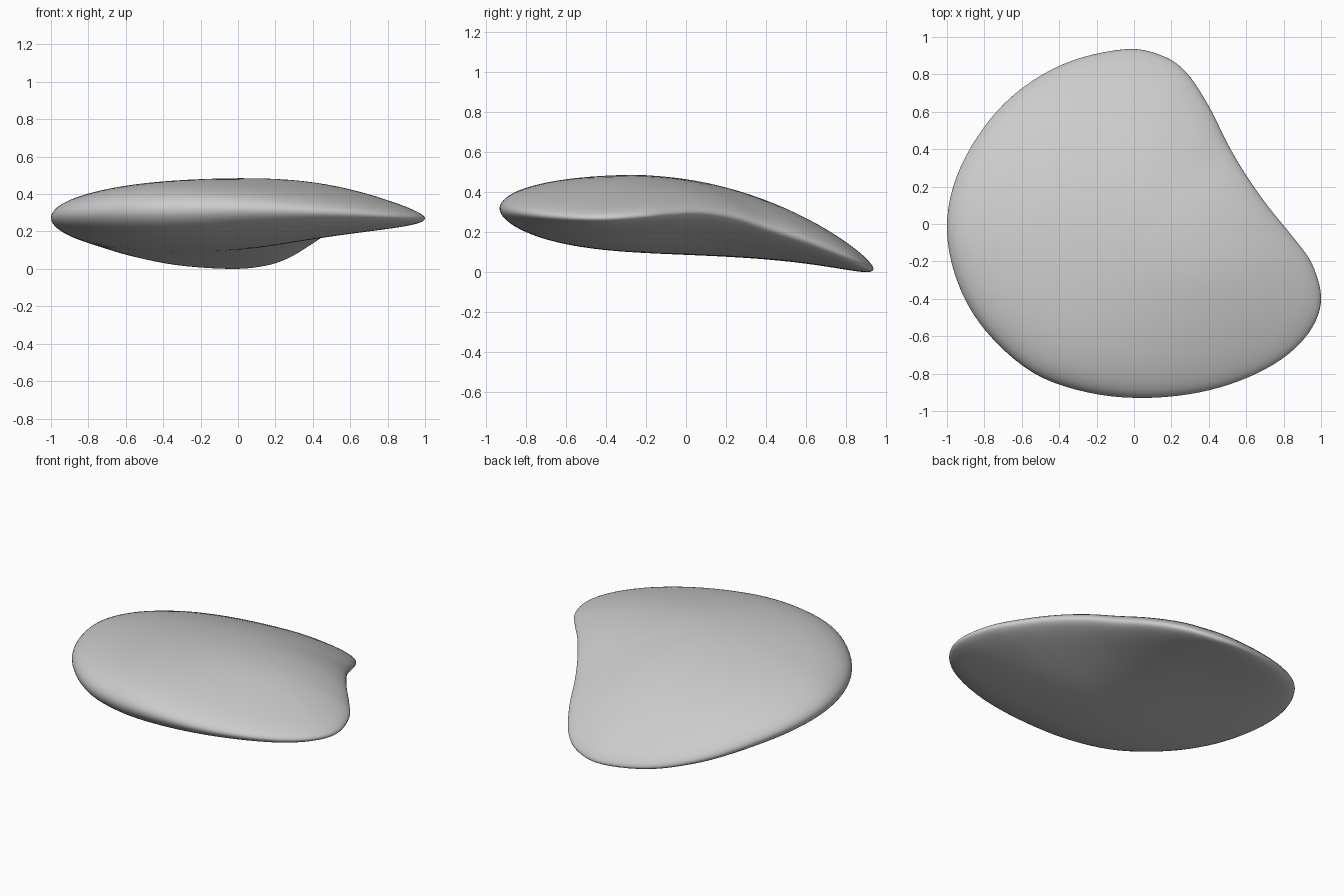
import bpy, bmesh, math

if "Cube" in bpy.data.objects:
    bpy.data.objects.remove(bpy.data.objects["Cube"])

# Rim control points: x, y, height
RIM = [(-.04, .935, .016), (.15, .90, .032), (.28, .81, .076), (.40, .63, .150),
       (.50, .43, .217), (.60, .26, .272), (.72, .09, .298), (.85, -.07, .293),
       (.95, -.21, .281), (1.0, -.39, .270), (.955, -.55, .272), (.82, -.70, .282),
       (.61, -.82, .296), (.35, -.90, .308), (.05, -.93, .318), (-.25, -.90, .317),
       (-.54, -.795, .312), (-.79, -.575, .302), (-.94, -.32, .290), (-1.0, -.03, .275),
       (-.95, .25, .235), (-.80, .52, .172), (-.60, .725, .102), (-.34, .87, .042)]
CX, CY, HALF = -.1, -.2, .192   # thickest point and its half thickness
SUB, RINGS = 5, 24


def spline(a, b, c, d, t):
    return .5 * (2*b + (c - a)*t + (2*a - 5*b + 4*c - d)*t*t + (3*b - a - 3*c + d)*t**3)


def bend(x, y):
    """Height of the mid surface, drooping to the back and raised on the right."""
    bump = .04 * math.exp(-((x - .55)**2 + (y + .02)**2) / .25)
    return .268 - .093*y - .116*y*y - .084*y**3 + bump


n = len(RIM)
rim = []
for i in range(n):
    p = [RIM[(i + k) % n] for k in (-1, 0, 1, 2)]
    for j in range(SUB):
        rim.append([spline(*(q[k] for q in p), j / SUB) for k in range(3)])

bm = bmesh.new()


def ring(phi, side):
    """Ring of the shell: shrunken rim, lifted or lowered around the bent mid surface."""
    s, verts = math.sin(phi), []
    for x, y, z in rim:
        ang, r = math.atan2(y - CY, x - CX), math.hypot(x - CX, y - CY)
        w = .6 * (1 - s*s)                                  # inner rings become round
        d = s * (r + w * (.92 - r))
        px, py = CX + d * math.cos(ang), CY + d * math.sin(ang)
        thin = .18 + .2 * math.cos(ang - math.radians(10))  # thinner on the right
        h = HALF * max(0, math.cos(phi)) * (1 - thin * s*s)
        mid = bend(px, py) + (z - bend(x, y)) * s**3
        verts.append(bm.verts.new((px, py, mid + side*h)))
    return verts


# Rings from the top pole over the rim to the bottom pole
loops = [ring(math.pi/2 * k / RINGS, 1) for k in range(1, RINGS)]
loops.append(ring(math.pi/2, 0))
loops += [ring(math.pi/2 * k / RINGS, -1) for k in range(RINGS - 1, 0, -1)]
m = len(rim)
for a, b in zip(loops, loops[1:]):
    for i in range(m):
        j = (i + 1) % m
        bm.faces.new((a[i], b[i], b[j], a[j]))
for loop, side in ((loops[0], 1), (loops[-1], -1)):
    pole = bm.verts.new((CX, CY, bend(CX, CY) + side * HALF))
    for i in range(m):
        bm.faces.new((pole, loop[i], loop[(i + 1) % m]))
bmesh.ops.recalc_face_normals(bm, faces=bm.faces)

# Rest the shell on the ground
low = min(v.co.z for v in bm.verts)
for v in bm.verts:
    v.co.z -= low

mesh = bpy.data.meshes.new("pebble_shell")
bm.to_mesh(mesh)
bm.free()
mesh.shade_smooth()
bpy.context.collection.objects.link(bpy.data.objects.new("pebble_shell", mesh))
